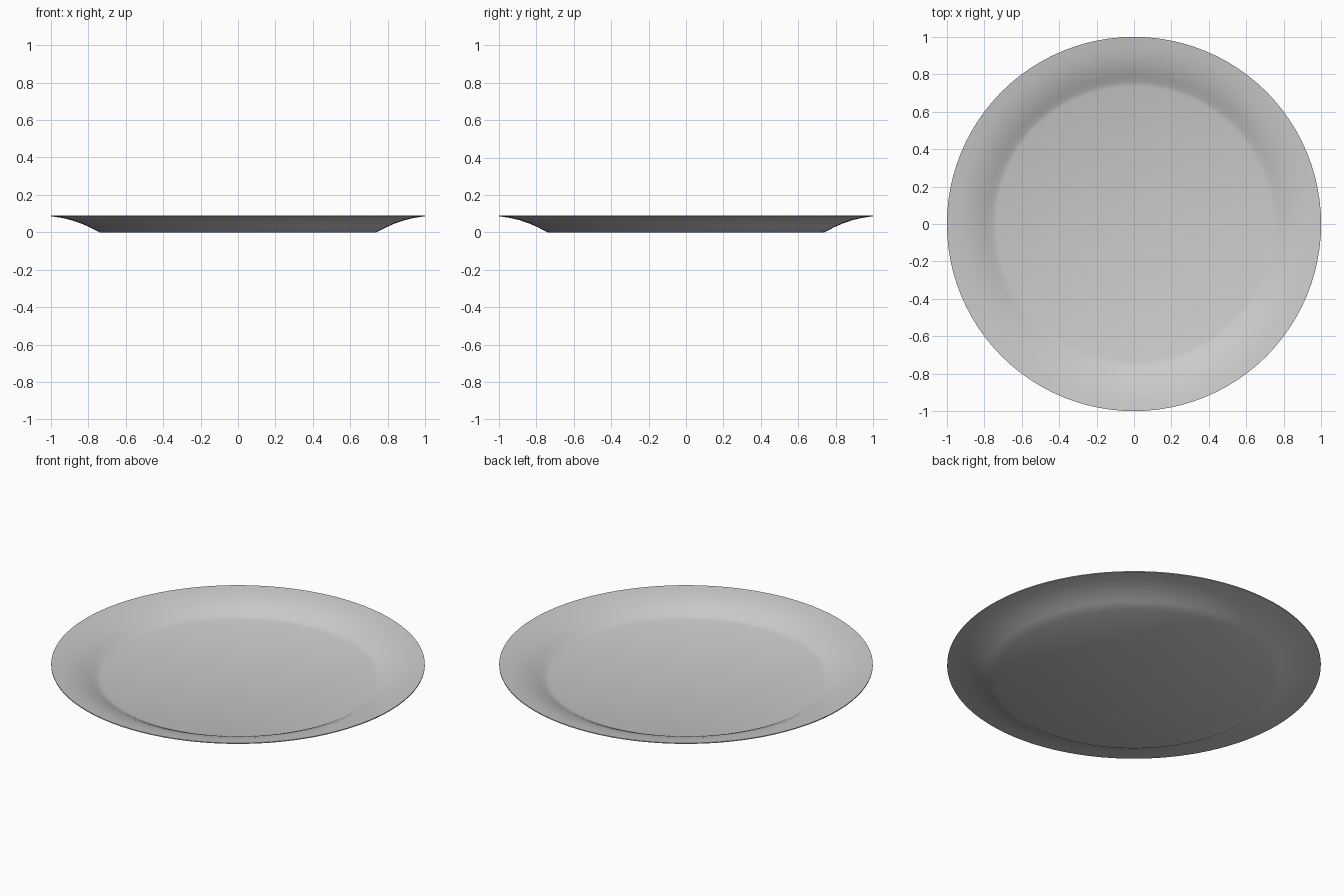
import bpy
import bmesh
from math import radians
from mathutils import Matrix, Vector

cube = bpy.data.objects.get("Cube")
if cube:
    bpy.data.objects.remove(cube, do_unlink=True)

# Plain grey glaze
grey = bpy.data.materials.new("grey_glaze")
grey.use_nodes = True
colour = (0.6, 0.6, 0.6, 1)
grey.diffuse_color = colour
grey.node_tree.nodes["Principled BSDF"].inputs["Base Color"].default_value = colour

# Plate cross-section: flat foot, curved underside, thin lip, curved well, flat floor
profile = [(0, 0), (0.74, 0), (0.79, 0.026), (0.84, 0.048), (0.89, 0.065),
           (0.94, 0.077), (1.0, 0.086), (1.0, 0.091), (0.94, 0.083),
           (0.89, 0.072), (0.84, 0.056), (0.79, 0.034), (0.76, 0.018),
           (0.735, 0.01), (0, 0.01)]

# Spin the section into a closed plate
bm = bmesh.new()
verts = [bm.verts.new((r, 0, z)) for r, z in profile]
edges = [bm.edges.new(pair) for pair in zip(verts, verts[1:])]
bmesh.ops.spin(bm, geom=verts + edges, cent=(0, 0, 0), axis=(0, 0, 1),
               angle=radians(360), steps=96, use_duplicate=False)
bmesh.ops.remove_doubles(bm, verts=bm.verts, dist=0.0005)
bmesh.ops.recalc_face_normals(bm, faces=bm.faces)

mesh = bpy.data.meshes.new("plate")
bm.to_mesh(mesh)
bm.free()
mesh.materials.append(grey)
plate = bpy.data.objects.new("plate", mesh)
bpy.context.collection.objects.link(plate)

# Smooth surfaces with crisp foot and lip edges
bpy.ops.object.select_all(action="DESELECT")
plate.select_set(True)
bpy.context.view_layer.objects.active = plate
bpy.ops.object.shade_smooth_by_angle(angle=radians(35))
